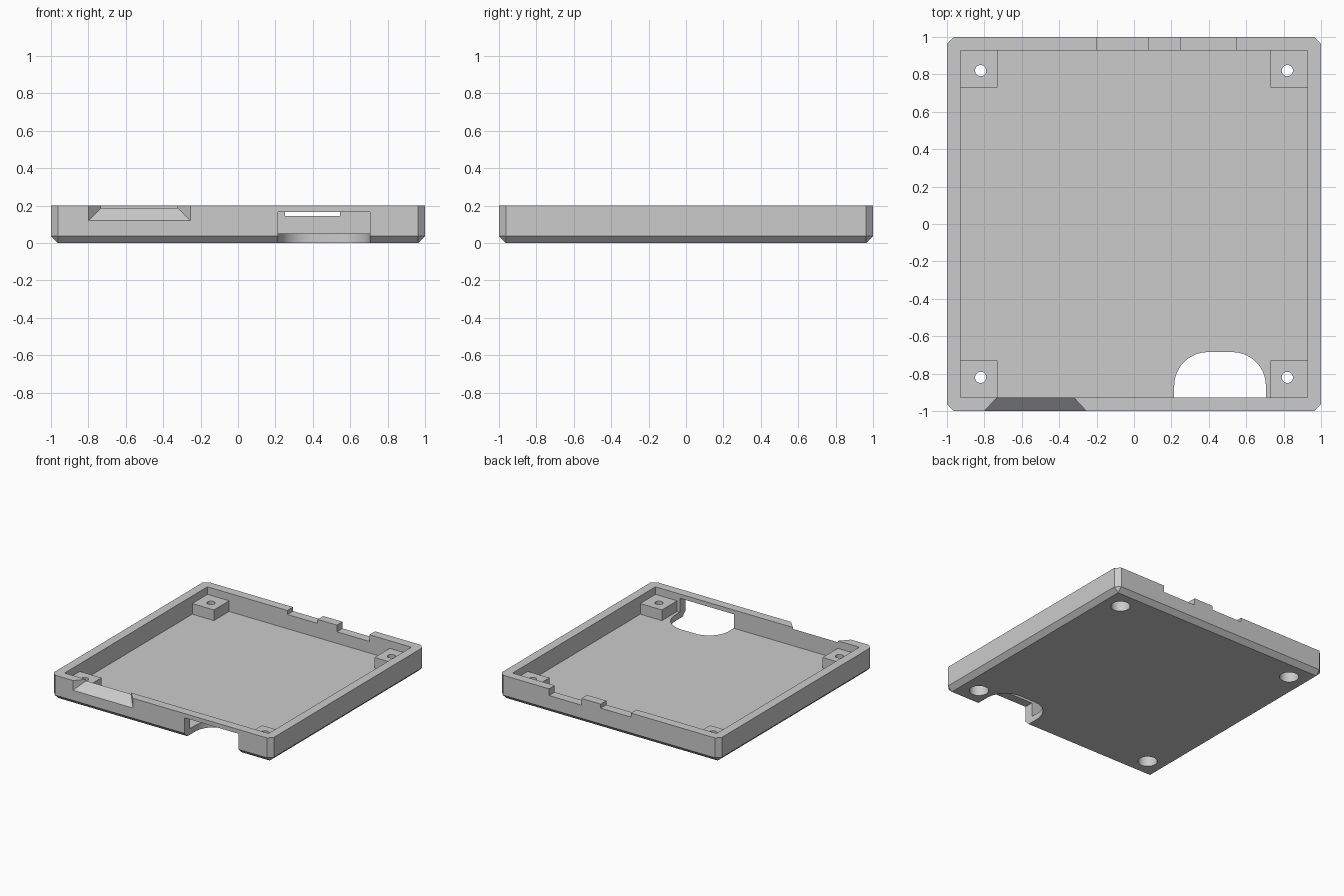
import bpy, bmesh, math

if "Cube" in bpy.data.objects:
    bpy.data.objects.remove(bpy.data.objects["Cube"])

grey = bpy.data.materials.new("plain grey")
grey.diffuse_color = (0.6, 0.6, 0.6, 1)
grey.use_nodes = True
grey.node_tree.nodes["Principled BSDF"].inputs["Base Color"].default_value = grey.diffuse_color


def hull(name, pts):
    """Convex solid around the given points, with flat areas merged."""
    bm = bmesh.new()
    for p in pts:
        bm.verts.new(p)
    bmesh.ops.convex_hull(bm, input=bm.verts)
    bmesh.ops.dissolve_limit(bm, angle_limit=0.005, verts=bm.verts, edges=bm.edges)
    bmesh.ops.recalc_face_normals(bm, faces=bm.faces)
    me = bpy.data.meshes.new(name)
    bm.to_mesh(me)
    bm.free()
    me.materials.append(grey)
    ob = bpy.data.objects.new(name, me)
    bpy.context.collection.objects.link(ob)
    return ob


def prism(name, outline, z0, z1):
    return hull(name, [(x, y, z) for z in (z0, z1) for x, y in outline])


def box(name, x0, x1, y0, y1, z0, z1):
    return prism(name, [(x0, y0), (x1, y0), (x1, y1), (x0, y1)], z0, z1)


def arc(cx, cy, r, a0, a1, n):
    return [(cx + r * math.cos(math.radians(a0 + (a1 - a0) * i / n)),
             cy + r * math.sin(math.radians(a0 + (a1 - a0) * i / n))) for i in range(n + 1)]


def combine(target, tool, operation):
    """Apply a boolean and remove the tool."""
    tool.hide_render = True
    mod = target.modifiers.new("bool", 'BOOLEAN')
    mod.operation, mod.object, mod.solver = operation, tool, 'EXACT'
    bpy.context.view_layer.objects.active = target
    bpy.ops.object.modifier_apply(modifier=mod.name)
    bpy.data.objects.remove(tool)


# Outer tray body with chamfered bottom and vertical corners
C, H, FLOOR, IN = 0.037, 0.2, 0.05, 0.927
signs = [(sx, sy) for sx in (-1, 1) for sy in (-1, 1)]
pts = []
for sx, sy in signs:
    pts.append((sx * (1 - C), sy * (1 - C), 0))
    for z in (C, H):
        pts += [(sx, sy * (1 - C), z), (sx * (1 - C), sy, z)]
tray = hull("case_tray", pts)

# Inner cavity
combine(tray, box("cavity", -IN, IN, -IN, IN, FLOOR, 0.4), 'DIFFERENCE')

# Corner screw bosses, each with a through hole and a counterbore from below
for sx, sy in signs:
    xs, ys = sorted((sx * 0.73, sx * 0.95)), sorted((sy * 0.73, sy * 0.95))
    combine(tray, box("boss", *xs, *ys, 0.042, 0.138), 'UNION')
for sx, sy in signs:
    for r, top in ((0.072, 0.09), (0.03, 0.3)):
        ring = arc(sx * 0.82, sy * 0.82, r, 0, 360, 40)[:-1]
        combine(tray, prism("hole", ring, -0.1, top), 'DIFFERENCE')

# Rounded port opening through the floor and front wall
R = 0.18
port = [(0.215, -1.2), (0.705, -1.2)]
port += arc(0.705 - R, -0.685 - R, R, 0, 90, 14) + arc(0.215 + R, -0.685 - R, R, 90, 180, 14)
combine(tray, prism("port", port, -0.1, 0.165), 'DIFFERENCE')

# Sloped scoop in the front rim
scoop = []
for x0, x1, y, z in ((-0.87, -0.185, -1.075, 0.05), (-0.66, -0.395, -0.85, 0.26)):
    scoop += [(x, y, h) for x in (x0, x1) for h in (z, 0.4)]
combine(tray, hull("scoop", scoop), 'DIFFERENCE')

# Two notches in the back rim
for x0, x1, z in ((-0.2, 0.075, 0.167), (0.25, 0.545, 0.145)):
    combine(tray, box("notch", x0, x1, 0.85, 1.2, z, 0.4), 'DIFFERENCE')

# Smooth the round walls, keep the other edges sharp
bpy.ops.object.select_all(action='DESELECT')
tray.select_set(True)
bpy.context.view_layer.objects.active = tray
bpy.ops.object.shade_smooth_by_angle(angle=math.radians(25))
